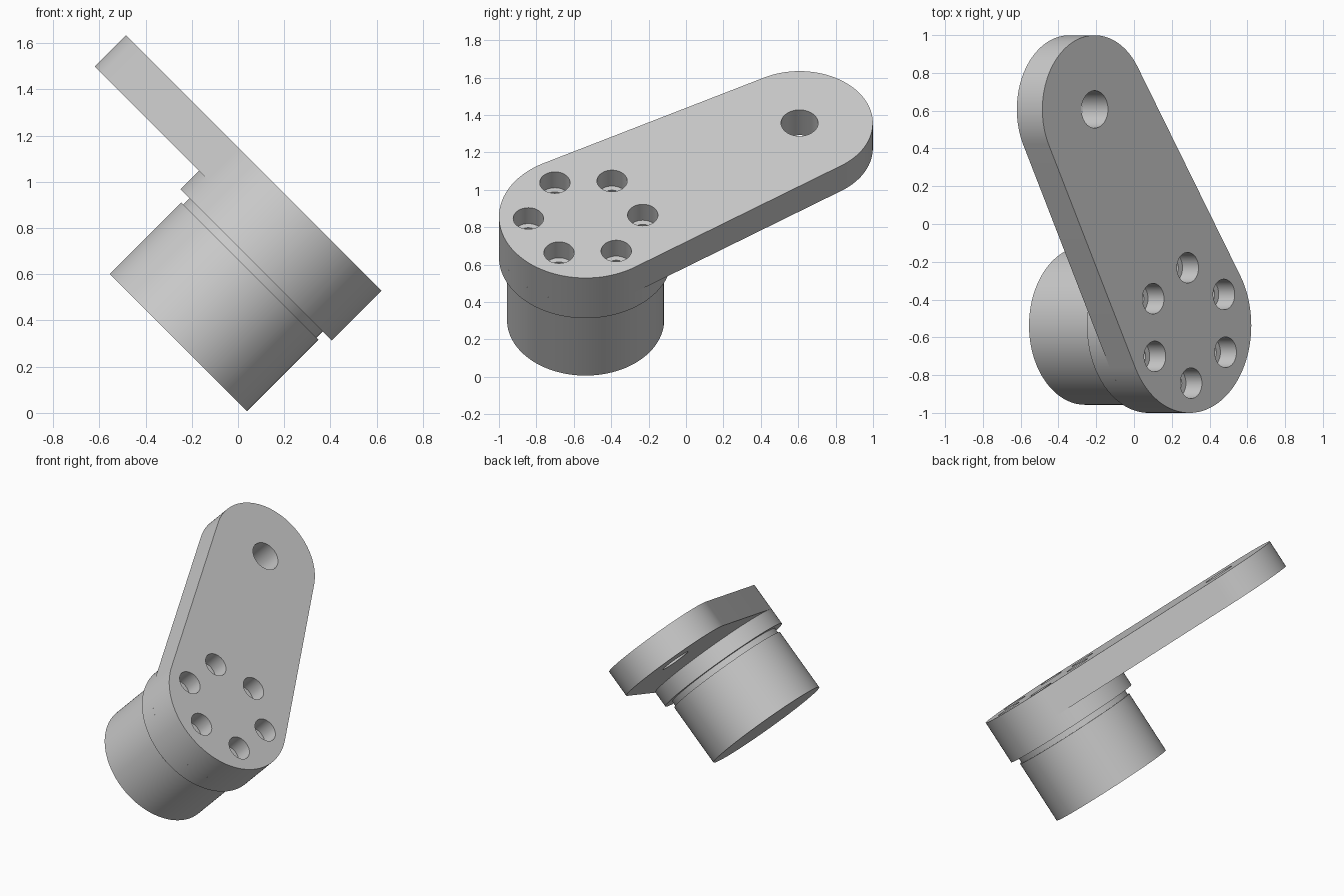
import bpy, bmesh, math
from mathutils import Matrix, Vector

cube = bpy.data.objects.get("Cube")
if cube:
    bpy.data.objects.remove(cube, do_unlink=True)

# Tilted working frame: local X runs along world y, local Z along the bore axis
S = math.sqrt(0.5)
FRAME = Matrix(((0, -S, S), (1, 0, 0), (0, S, S))).to_4x4()

HUB, HUB_R = Vector((-0.537, 0.398)), 0.463
TIP, TIP_R = Vector((0.607, 1.107)), 0.392
TOP, ARM_BOTTOM, FLANGE_BOTTOM, BASE = 0.813, 0.622, 0.509, 0.032

metal = bpy.data.materials.new("Light grey metal")
metal.use_nodes = True
metal.diffuse_color = (0.6, 0.6, 0.6, 1)
metal.node_tree.nodes["Principled BSDF"].inputs["Base Color"].default_value = (0.6, 0.6, 0.6, 1)


def loft(name, loops):
    """Skin a stack of equal-length loops and cap both ends."""
    bm = bmesh.new()
    rings = [[bm.verts.new(p) for p in loop] for loop in loops]
    n = len(rings[0])
    for a, b in zip(rings, rings[1:]):
        for i in range(n):
            j = (i + 1) % n
            bm.faces.new((a[i], a[j], b[j], b[i]))
    bm.faces.new(rings[0][::-1])
    bm.faces.new(rings[-1])
    bmesh.ops.transform(bm, matrix=FRAME, verts=bm.verts)
    bmesh.ops.recalc_face_normals(bm, faces=bm.faces)
    mesh = bpy.data.meshes.new(name)
    bm.to_mesh(mesh)
    bm.free()
    mesh.materials.append(metal)
    ob = bpy.data.objects.new(name, mesh)
    bpy.context.collection.objects.link(ob)
    return ob


def arc(centre, radius, start, end, steps):
    angles = [start + (end - start) * i / steps for i in range(steps + 1)]
    return [(centre.x + radius * math.cos(a), centre.y + radius * math.sin(a)) for a in angles]


def lathe(name, centre, profile, steps=96):
    """Turn (radius, height) steps around an axis through centre."""
    return loft(name, [[(x, y, h) for x, y in arc(centre, r, 0, math.tau, steps)[:-1]]
                       for r, h in profile])


def select(ob):
    bpy.ops.object.select_all(action='DESELECT')
    ob.select_set(True)
    bpy.context.view_layer.objects.active = ob


def cut(ob, cutters):
    select(ob)
    for cutter in cutters:
        cutter.hide_render = True
        mod = ob.modifiers.new("Hole", 'BOOLEAN')
        mod.operation = 'DIFFERENCE'
        mod.solver = 'EXACT'
        mod.object = cutter
        bpy.ops.object.modifier_apply(modifier=mod.name)


# Arm plate: two round ends joined by tangent sides
span = TIP - HUB
heading = math.atan2(span.y, span.x)
spread = math.acos((HUB_R - TIP_R) / span.length)
outline = (arc(TIP, TIP_R, heading - spread, heading + spread, 48)
           + arc(HUB, HUB_R, heading + spread, heading - spread + math.tau, 64))
arm_plate = loft("arm_plate", [[(x, y, h) for x, y in outline] for h in (ARM_BOTTOM, TOP)])

# Round flange under the large end
flange = lathe("flange", HUB, [(HUB_R, FLANGE_BOTTOM), (HUB_R, ARM_BOTTOM)], 128)

# Cylindrical body with a narrow neck
body = lathe("body", HUB, [(0.42, BASE), (0.42, 0.47), (0.408, 0.47), (0.408, FLANGE_BOTTOM)], 128)

# Ring of six counterbored screw holes
screw_cutters = []
for i in range(6):
    a = math.radians(2.4 + 60 * i)
    centre = HUB + 0.306 * Vector((math.cos(a), math.sin(a)))
    screw_cutters.append(lathe("screw_hole_cutter", centre, [
        (0.05, FLANGE_BOTTOM - 0.03), (0.05, TOP - 0.12), (0.081, TOP - 0.12), (0.081, TOP + 0.05)], 48))

# Through hole at the small end
pin_cutter = lathe("pin_hole_cutter", TIP, [(0.099, ARM_BOTTOM - 0.05), (0.099, TOP + 0.05)], 64)

cut(arm_plate, screw_cutters + [pin_cutter])
cut(flange, screw_cutters)
for cutter in screw_cutters + [pin_cutter]:
    bpy.data.objects.remove(cutter, do_unlink=True)

for part in (arm_plate, flange, body):
    select(part)
    bpy.ops.object.shade_smooth_by_angle(angle=math.radians(30))
